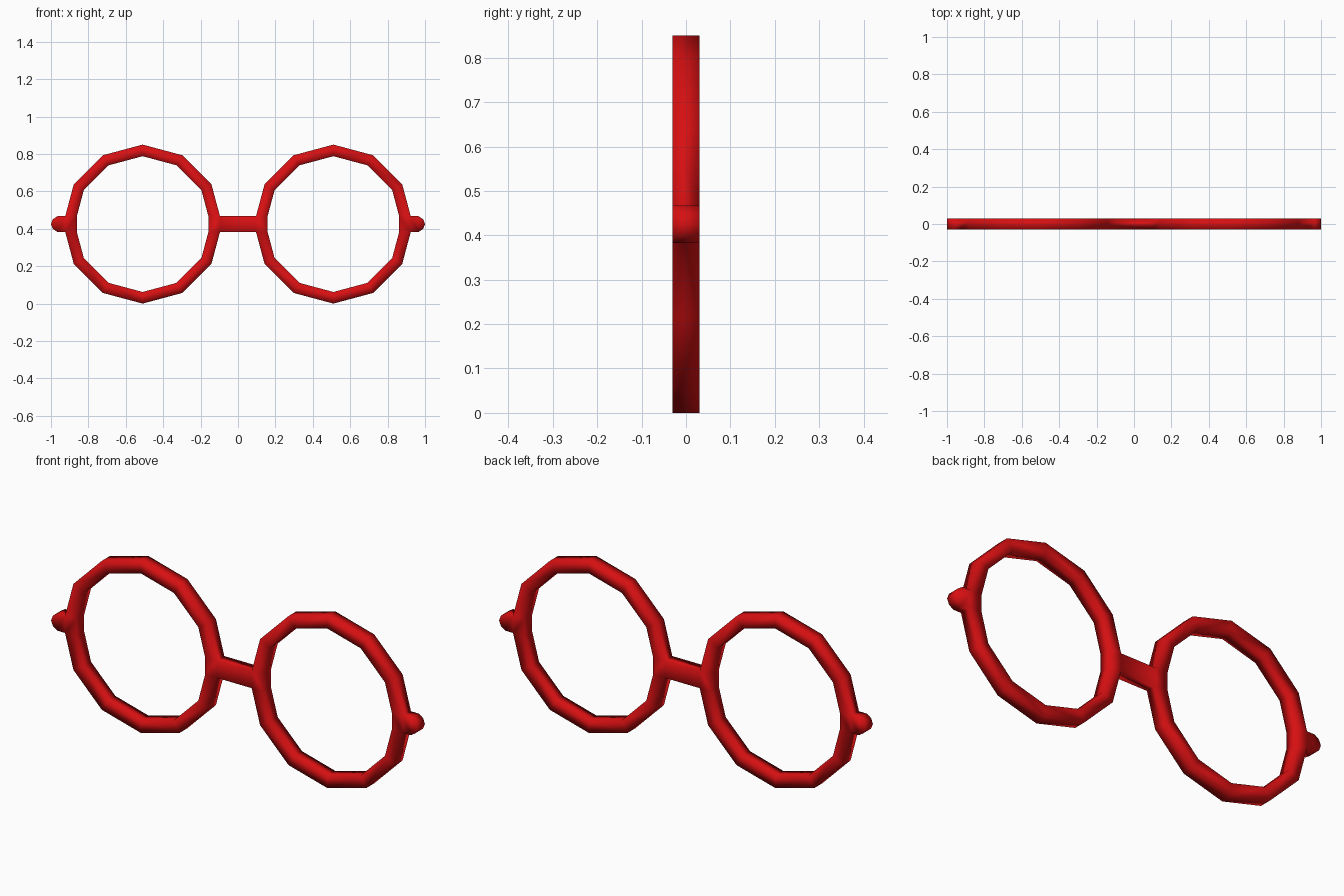
import bpy, bmesh, math

if "Cube" in bpy.data.objects:
    bpy.data.objects.remove(bpy.data.objects["Cube"])

CX, CZ = 0.51, 0.425          # lens centre
R_OUT, R_IN = 0.425, 0.363    # twelve-sided rim
H = 0.042                     # half height of bridge and pegs
THICK = 0.061

red = bpy.data.materials.new("red plastic")
red.diffuse_color = (0.68, 0.005, 0.006, 1)
red.use_nodes = True
red.node_tree.nodes["Principled BSDF"].inputs["Base Color"].default_value = red.diffuse_color


def rim_loop(r):
    """Twelve-sided loop whose two side corners are cut off at +-H."""
    x30, z30 = r * math.cos(math.pi / 6), r / 2
    xh = r + (x30 - r) * H / z30
    pts = []
    for i in range(12):
        if i == 0:
            pts += [(xh, -H), (xh, H)]
        elif i == 6:
            pts += [(-xh, H), (-xh, -H)]
        else:
            a = i * math.pi / 6
            pts.append((r * math.cos(a), r * math.sin(a)))
    return pts


bm = bmesh.new()


def face(pts):
    bm.faces.new([bm.verts.new((x, 0, z + CZ)) for x, z in pts])


outer, inner = rim_loop(R_OUT), rim_loop(R_IN)
x_side = outer[0][0]

for s in (-1, 1):
    # rim
    n = len(outer)
    for i in range(n):
        j = (i + 1) % n
        face([(s * (CX + x), z) for x, z in (outer[i], outer[j], inner[j], inner[i])])
    # rounded hinge peg
    xp = CX + x_side
    face([(s * x, z) for x, z in ((xp, -H), (0.966, -H), (0.99, -0.026), (1.0, 0),
                                  (0.99, 0.026), (0.966, H), (xp, H))])
# bridge
xb = CX - x_side
face([(-xb, -H), (xb, -H), (xb, H), (-xb, H)])

bmesh.ops.remove_doubles(bm, verts=bm.verts, dist=0.0005)
bmesh.ops.recalc_face_normals(bm, faces=bm.faces)
for f in bm.faces:
    f.smooth = True

me = bpy.data.meshes.new("glasses_frame")
bm.to_mesh(me)
bm.free()
me.materials.append(red)
frame = bpy.data.objects.new("glasses_frame", me)
bpy.context.collection.objects.link(frame)

# thickness, centred on y = 0
mod = frame.modifiers.new("thickness", 'SOLIDIFY')
mod.thickness = THICK
mod.offset = 0
